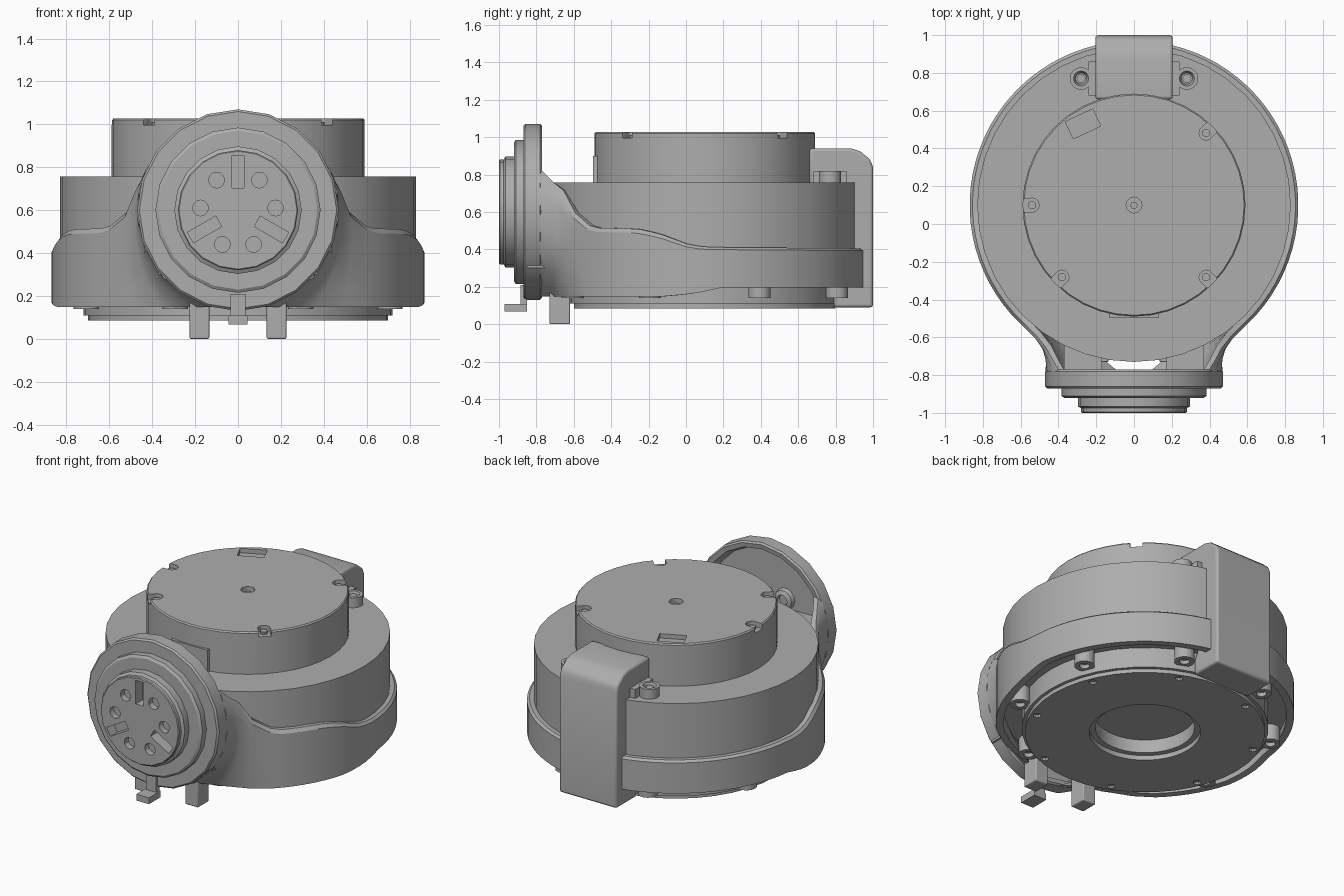
import bpy, bmesh
from math import sin, cos, pi, radians, sqrt
from mathutils import Vector, Matrix

if "Cube" in bpy.data.objects:
    bpy.data.objects.remove(bpy.data.objects["Cube"])

GREY = (0.42, 0.42, 0.42, 1)
grey = bpy.data.materials.new("plain_grey")
grey.use_nodes = True
grey.diffuse_color = GREY
grey.node_tree.nodes["Principled BSDF"].inputs["Base Color"].default_value = GREY
CY = 0.1    # y of the housing axis
HZ = 0.6    # z of the connector axis


def finish(name, bm):
    bmesh.ops.recalc_face_normals(bm, faces=bm.faces)
    mesh = bpy.data.meshes.new(name)
    bm.to_mesh(mesh)
    bm.free()
    mesh.materials.append(grey)
    ob = bpy.data.objects.new(name, mesh)
    bpy.context.collection.objects.link(ob)
    return ob


def activate(ob):
    bpy.ops.object.select_all(action='DESELECT')
    ob.select_set(True)
    bpy.context.view_layer.objects.active = ob


def add_revolve(bm, profile, segs, place):
    """Spin (radius, height) points; place maps x, y, height to the model."""
    rings = [[bm.verts.new(place(r * cos(2 * pi * i / segs), r * sin(2 * pi * i / segs), h))
              for i in range(segs)] for r, h in profile]
    for a, b in zip(rings, rings[1:]):
        for i in range(segs):
            j = (i + 1) % segs
            bm.faces.new((a[i], a[j], b[j], b[i]))
    bm.faces.new(rings[0])
    bm.faces.new(rings[-1])


def upright(x0, y0):
    return lambda x, y, h: (x0 + x, y0 + y, h)


def forward(x0, z0):
    return lambda x, y, h: (x0 + x, h, z0 + y)


def add_box(bm, lo, hi, rot=Matrix.Identity(4)):
    lo, hi = Vector(lo), Vector(hi)
    size = Matrix.Diagonal((*(hi - lo), 1))
    bmesh.ops.create_cube(bm, size=1, matrix=Matrix.Translation((lo + hi) / 2) @ rot @ size)


def revolve(name, profile, segs, place):
    bm = bmesh.new()
    add_revolve(bm, profile, segs, place)
    return finish(name, bm)


def cut(target, bm):
    cutter = finish("cutter", bm)
    cutter.hide_render = True
    mod = target.modifiers.new("cut", 'BOOLEAN')
    mod.operation, mod.solver, mod.object = 'DIFFERENCE', 'EXACT', cutter
    activate(target)
    bpy.ops.object.modifier_apply(modifier=mod.name)
    bpy.data.objects.remove(cutter)


def bevel(ob, width, segments=3):
    mod = ob.modifiers.new("round", 'BEVEL')
    mod.width, mod.segments = width, segments


def around(radius, degrees):
    return radius * cos(radians(degrees)), CY + radius * sin(radians(degrees))


# Housing drum
revolve("housing", [(0.83, 0.24), (0.83, 0.757)], 40, upright(0, CY))

# Cap with screw pockets, centre hole and label recess
cap = revolve("cap", [(0.59, 0.7), (0.59, 1.02), (0.583, 1.028)], 40, upright(0, CY))
bm = bmesh.new()
for deg in (45, 180, 225, 315):
    x, y = around(0.54, deg)
    add_revolve(bm, [(0.038, 0.995), (0.038, 1.1)], 12, upright(x, y))
cut(cap, bm)
bm = bmesh.new()
for deg in (45, 180, 225, 315):
    x, y = around(0.58, deg)
    add_box(bm, (x - 0.04, y - 0.036, 0.996), (x + 0.04, y + 0.036, 1.1),
            Matrix.Rotation(radians(deg), 4, 'Z'))
add_revolve(bm, [(0.042, 0.99), (0.042, 1.1)], 12, upright(0, CY))
add_box(bm, (-0.35, 0.48, 1.0), (-0.19, 0.58, 1.1), Matrix.Rotation(radians(25), 4, 'Z'))
cut(cap, bm)
bm = bmesh.new()
for deg in (45, 180, 225, 315):
    x, y = around(0.54, deg)
    add_revolve(bm, [(0.022, 0.98), (0.022, 1.012)], 10, upright(x, y))
add_revolve(bm, [(0.02, 0.98), (0.02, 1.01)], 6, upright(0, CY))
finish("cap_screws", bm)
bm = bmesh.new()
add_box(bm, (-0.13, -0.497, 0.75), (0.13, -0.46, 0.9))
finish("cap_front_panel", bm)

# Base plate with stepped bore and screw holes
base = revolve("base_plate", [(0.29, 0.2), (0.29, 0.115), (0.325, 0.115), (0.325, 0.085),
                              (0.70, 0.085), (0.70, 0.11), (0.72, 0.11), (0.72, 0.25)],
               40, upright(0, CY))
bm = bmesh.new()
for k in range(8):
    x, y = around(0.66, 22.5 + 45 * k)
    add_revolve(bm, [(0.024, 0.0), (0.024, 0.1)], 10, upright(x, y))
cut(base, bm)

# Screw bosses under the housing rim
bm = bmesh.new()
for k in range(8):
    x, y = around(0.765, 22.5 + 45 * k)
    add_revolve(bm, [(0.03, 0.165), (0.03, 0.14), (0.06, 0.14), (0.06, 0.26)], 14, upright(x, y))
finish("rim_bosses", bm)


def interp(table, y):
    for (a, va), (b, vb) in zip(table, table[1:]):
        if y <= b:
            return va + (vb - va) * max(0, (y - a) / (b - a))
    return table[-1][1]


# Skirt that wraps the drum and sweeps forward into the connector
TOP = [(-0.78, 0.83), (-0.73, 0.77), (-0.67, 0.74), (-0.62, 0.62), (-0.56, 0.54), (-0.49, 0.515),
       (-0.27, 0.51), (-0.15, 0.485), (0.0, 0.43), (0.1, 0.412), (1, 0.405)]
BOTTOM = [(-0.12, 0.148), (0.05, 0.165), (0.2, 0.197), (1, 0.197)]
columns = []
for i in range(29):
    a = radians(77 - 123 * i / 28)
    columns.append((0.87 * cos(a), CY + 0.87 * sin(a), cos(a), sin(a), 0))
columns += [(0.535, -0.6, 0.8, -0.6, 0.1), (0.495, -0.66, 0.95, -0.3, 0.4),
            (0.475, -0.71, 1, 0, 0.75), (0.47, -0.78, 1, 0, 1)]
LEVELS = [0, 0.2, 0.4, 0.6, 0.8, 0.94, 1]
bm = bmesh.new()
for side in (1, -1):
    strips = []
    for x, y, nx, ny, w in columns:
        z0, z1 = interp(BOTTOM, y), interp(TOP, y)
        loop = [(f, 0.015 if f == 1 else 0) for f in LEVELS] + [(f, 0.045) for f in LEVELS[::-1]]
        ring = []
        for f, off in loop:
            z = z0 + (z1 - z0) * f
            round_x = sqrt(max(0.47 ** 2 - (z - HZ) ** 2, 0.01))
            px = x + (min(x, round_x) - x) * w - nx * off
            ring.append(bm.verts.new((side * px, y - ny * off, z)))
        strips.append(ring)
    for p, q in zip(strips, strips[1:]):
        for i in range(len(p)):
            j = (i + 1) % len(p)
            bm.faces.new((p[i], p[j], q[j], q[i]))
    bm.faces.new(strips[0])
    bm.faces.new(strips[-1])
finish("skirt", bm)

# Ribs joining the drum to the connector
bm = bmesh.new()
for s in (-1, 1):
    add_box(bm, (s * 0.27 - 0.1, -0.85, 0.3), (s * 0.27 + 0.1, -0.58, 0.66))
finish("neck_ribs", bm)

# Connector: hollow-backed flange, stepped ring and round plug
connector = revolve("connector", [(0.41, -0.84), (0.43, -0.775), (0.46, -0.77), (0.47, -0.78),
                                  (0.47, -0.86), (0.46, -0.87), (0.385, -0.87), (0.385, -0.91),
                                  (0.37, -0.92), (0.297, -0.92), (0.297, -0.965), (0.28, -0.975),
                                  (0.28, -0.995), (0.275, -1.0)], 20, forward(0, HZ))
bm = bmesh.new()
for deg in (90, 210, 330):
    a = radians(deg)
    c = Vector((0.18 * cos(a), -1.0, HZ + 0.18 * sin(a)))
    half = Vector((0.076, 0.07, 0.028))
    add_box(bm, c - half, c + half, Matrix.Rotation(-a, 4, 'Y'))
for s in (-1, 1):
    for x, z in ((0.1, 0.74), (0.175, 0.61), (0.073, 0.44)):
        add_revolve(bm, [(0.037, -1.05), (0.037, -0.96)], 12, forward(s * x, z))
cut(connector, bm)

# Screws inside the hollow back of the connector
bm = bmesh.new()
for x, z in ((-0.12, 0.72), (0.12, 0.72), (0, 0.47)):
    add_revolve(bm, [(0.07, -0.85), (0.06, -0.815), (0.035, -0.805), (0.03, -0.82)], 14, forward(x, z))
finish("connector_screws", bm)

# Rear bracket from a side profile
PROFILE = [(0.66, 0.74), (0.66, 0.94), (0.88, 0.94), (0.93, 0.925), (0.985, 0.88), (1.0, 0.84),
           (1.0, 0.09), (0.79, 0.09), (0.79, 0.19), (0.82, 0.25), (0.82, 0.74)]
bm = bmesh.new()
face = bm.faces.new([bm.verts.new((-0.205, y, z)) for y, z in PROFILE])
out = bmesh.ops.extrude_face_region(bm, geom=[face])
bmesh.ops.translate(bm, vec=(0.41, 0, 0), verts=[v for v in out["geom"] if isinstance(v, bmesh.types.BMVert)])
bevel(finish("rear_bracket", bm), 0.015)

# Bracket ears with screws
for s, label in ((1, "left"), (-1, "right")):
    bm = bmesh.new()
    add_revolve(bm, [(0.03, 0.79), (0.04, 0.82), (0.06, 0.82), (0.06, 0.75)], 16, upright(s * 0.28, 0.77))
    add_box(bm, (s * 0.215 - 0.025, 0.68, 0.75), (s * 0.215 + 0.025, 0.86, 0.815))
    add_revolve(bm, [(0.025, 0.77), (0.025, 0.81)], 6, upright(s * 0.28, 0.77))
    finish(label + "_bracket_ear", bm)

# Front feet
for s, label in ((1, "left"), (-1, "right")):
    bm = bmesh.new()
    add_box(bm, (s * 0.18 - 0.046, -0.73, 0), (s * 0.18 + 0.046, -0.62, 0.3))
    bevel(finish(label + "_foot", bm), 0.006, 2)

# Latch hook below the connector
bm = bmesh.new()
add_box(bm, (-0.045, -0.97, 0.067), (0.045, -0.85, 0.108))
add_box(bm, (-0.035, -0.885, 0.09), (0.035, -0.85, 0.21))
finish("latch_hook", bm)

for ob in list(bpy.context.scene.objects):
    if ob.type == 'MESH' and ob.data.materials and ob.data.materials[0] == grey:
        activate(ob)
        bpy.ops.object.shade_smooth_by_angle(angle=radians(30))
